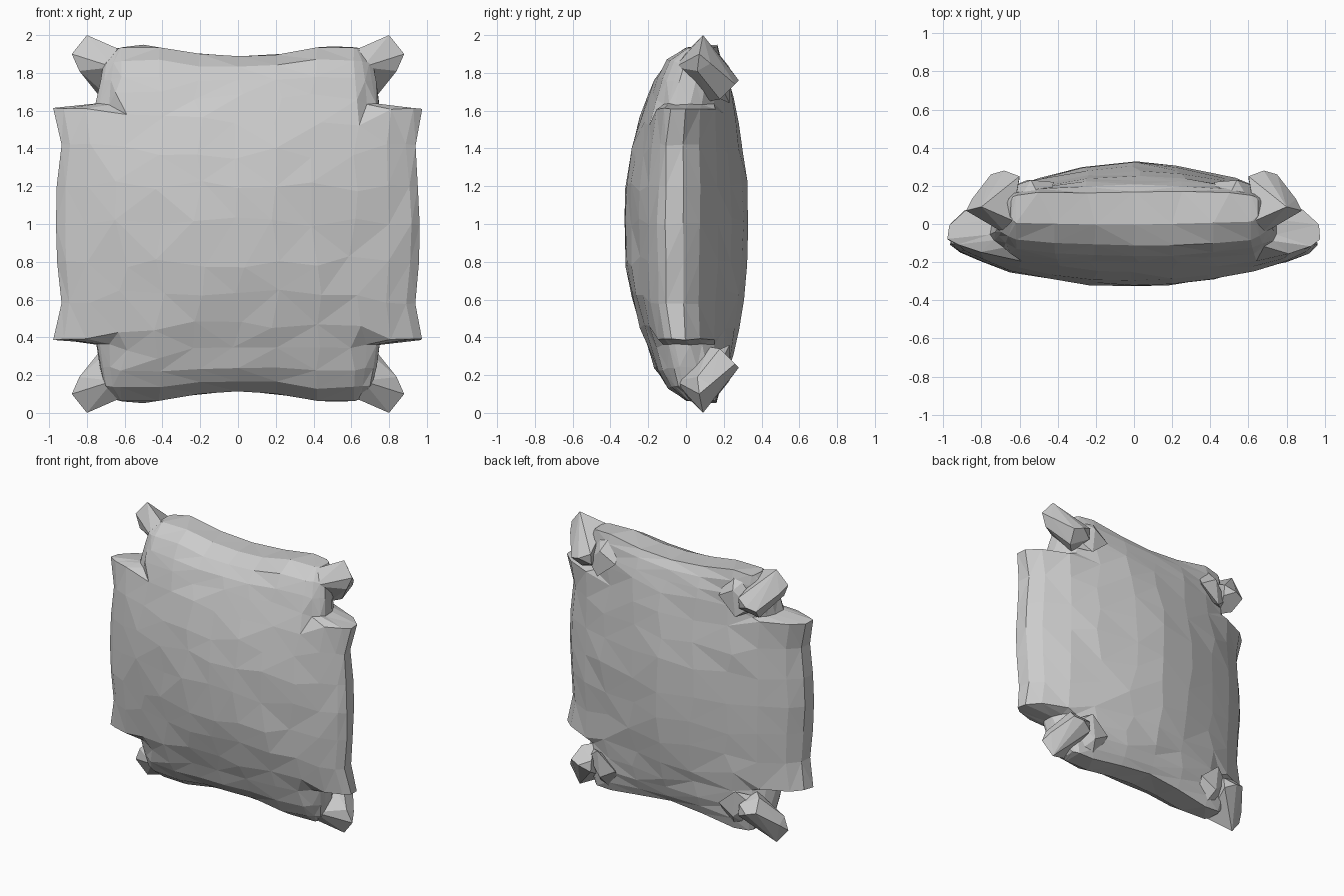
import bpy, bmesh, math, random

if "Cube" in bpy.data.objects:
    bpy.data.objects.remove(bpy.data.objects["Cube"])

random.seed(4)


def finish(bm, name):
    bmesh.ops.recalc_face_normals(bm, faces=bm.faces)
    me = bpy.data.meshes.new(name)
    bm.to_mesh(me)
    bm.free()
    ob = bpy.data.objects.new(name, me)
    bpy.context.collection.objects.link(ob)
    return ob


# Horizontal half section of the cushion: x fraction, depth fraction (front < 0 < back)
section = [(0, -1), (.21, -.98), (.43, -.88), (.64, -.72), (.83, -.53), (.95, -.34),
           (1, -.18), (.99, .12), (.91, .35), (.73, .6), (.52, .78), (.26, .94), (0, 1)]
ring_shape = section + [(-x, d) for x, d in section[-2:0:-1]]

# Slices from the middle outwards:
# outer height, inner height, half width, front y, back y, seam y, flattening
half = [(0, 0, .965, -.325, .325, -.06, 1), (.2, .2, .955, -.318, .32, -.06, 1),
        (.42, .38, .935, -.295, .305, -.06, 1),
        (.612, .55, .975, -.25, .28, -.04, 1),
        (.635, .68, .75, -.20, .25, -.02, .9),
        (.75, .76, .73, -.165, .23, .01, .75), (.83, .83, .71, -.11, .205, .04, .6),
        (.885, .885, .65, .0, .17, .08, .4)]
slices = [(-r[0], -r[1], *r[2:]) for r in half[:0:-1]] + half
INNER, SPAN = .6, .965

# Pillow body: the corners are notched, the middle runs through in large facets
bm = bmesh.new()
rings = []
for outer_h, inner_h, w, front, back, seam, flat in slices:
    ring = []
    for fx, d in ring_shape:
        ax = abs(fx) * SPAN
        inner = ax <= INNER + .02
        if not inner:
            ax = INNER + (ax - INNER) * (w - INNER) / (SPAN - INNER)
        h = inner_h if inner else outer_h
        x = math.copysign(ax, fx) if fx else 0
        depth = abs(d) ** flat * (front - seam if d < 0 else back - seam)
        y = seam + (depth if d < 0 else abs(depth))
        lift = max(0, abs(h) - .7) / .185 * .06 * abs(math.sin(math.pi * x)) ** 3
        z = 1 + h + math.copysign(lift, h)
        j = .035 if inner and abs(h) < .7 else .005
        ring.append(bm.verts.new((x + random.uniform(-j, j), y + random.uniform(-.005, .005),
                                  z + random.uniform(-j, j))))
    rings.append(ring)
n = len(ring_shape)
for a, b in zip(rings, rings[1:]):
    for i in range(n):
        k = (i + 1) % n
        bm.faces.new((a[i], a[k], b[k], b[i]))
bm.faces.new(rings[0])
bm.faces.new(rings[-1])
bmesh.ops.triangulate(bm, faces=bm.faces[:])
finish(bm, "pillow_body")

# Knotted corner: one lump from the cloth tip to the fold wrapped round the back
knot = [(.88, .07, 1.90), (.80, .09, 2.0), (.72, .06, 1.96), (.64, .02, 1.93),
        (.66, -.06, 1.83), (.77, .01, 1.85), (.84, .06, 1.81), (.85, .13, 1.85),
        (.68, .28, 1.76), (.75, .26, 1.74), (.80, .17, 1.79), (.60, .25, 1.80),
        (.72, .18, 1.66), (.66, .12, 1.65), (.60, .24, 1.72)]
# Gathered cloth leading from the knot into the back of the body
fold = [(.44, .15, 1.88), (.50, .15, 1.93), (.42, .22, 1.76), (.54, .23, 1.83),
        (.56, .23, 1.64), (.62, .1, 1.93), (.7, .1, 1.7), (.66, .19, 1.72), (.55, .0, 1.8)]


def hull(points, sx, sz, name):
    bm = bmesh.new()
    for x, y, z in points:
        bm.verts.new((sx * x, y, 1 + sz * (z - 1)))
    bmesh.ops.convex_hull(bm, input=bm.verts[:])
    loose = [v for v in bm.verts if not v.link_faces]
    bmesh.ops.delete(bm, geom=loose, context='VERTS')
    finish(bm, name)


for sx, side in ((-1, "left"), (1, "right")):
    for sz, level in ((-1, "bottom"), (1, "top")):
        hull(knot, sx, sz, f"knot_{level}_{side}")
        hull(fold, sx, sz, f"knot_fold_{level}_{side}")
